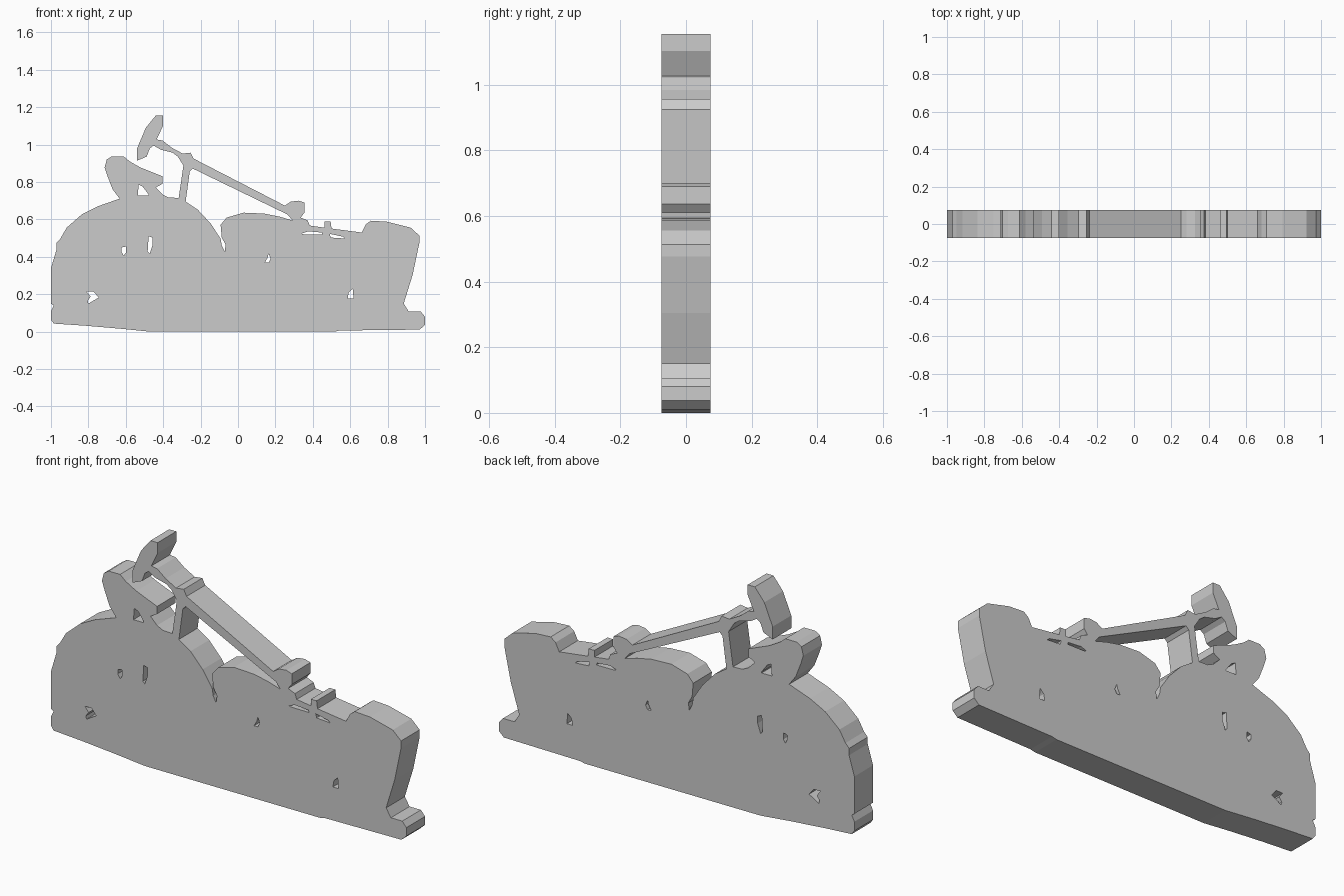
import bpy, bmesh
from math import pi

HALF_DEPTH = 0.075


def cutout(name, outline, holes=()):
    """Flat plate: filled (x, z) outline with holes, extruded along y."""
    curve = bpy.data.curves.new(name, 'CURVE')
    curve.dimensions = '2D'
    curve.fill_mode = 'BOTH'
    curve.extrude = HALF_DEPTH
    for loop in (outline, *holes):
        spline = curve.splines.new('POLY')
        spline.points.add(len(loop) - 1)
        for p, (x, z) in zip(spline.points, loop):
            p.co = (x, z, 0, 1)
        spline.use_cyclic_u = True
    obj = bpy.data.objects.new(name, curve)
    bpy.context.collection.objects.link(obj)
    obj.rotation_euler.x = pi / 2
    bpy.ops.object.select_all(action='DESELECT')
    obj.select_set(True)
    bpy.context.view_layer.objects.active = obj
    bpy.ops.object.convert(target='MESH')
    obj = bpy.context.object
    bpy.ops.object.transform_apply(location=False, rotation=True, scale=False)
    # weld the caps to the rim and keep faces flat
    bm = bmesh.new()
    bm.from_mesh(obj.data)
    bmesh.ops.remove_doubles(bm, verts=bm.verts, dist=0.0005)
    bmesh.ops.recalc_face_normals(bm, faces=bm.faces)
    for f in bm.faces:
        f.smooth = False
    bm.to_mesh(obj.data)
    bm.free()
    return obj


# Body: domed left end, boxy right end, foot at lower right
dome = [
    (-0.985, 0.043), (-1.0, 0.064), (-1.0, 0.11), (-0.985, 0.14), (-1.0, 0.15),
    (-1.0, 0.34), (-0.97, 0.44), (-0.97, 0.475), (-0.95, 0.497), (-0.916, 0.556),
    (-0.836, 0.626), (-0.75, 0.67), (-0.633, 0.711), (-0.37, 0.717),
    (-0.317, 0.715), (-0.28, 0.695), (-0.215, 0.652), (-0.146, 0.578),
    (-0.093, 0.497), (-0.087, 0.46), (-0.071, 0.428), (-0.066, 0.465),
]
box = [
    (-0.087, 0.503), (-0.093, 0.572), (-0.06, 0.61), (0.03, 0.636), (0.142, 0.631),
    (0.222, 0.615), (0.292, 0.594), (0.335, 0.61), (0.373, 0.594), (0.383, 0.567),
    (0.463, 0.556), (0.463, 0.59), (0.495, 0.59), (0.5, 0.551), (0.661, 0.53),
    (0.682, 0.572), (0.709, 0.593), (0.795, 0.588), (0.923, 0.556), (0.97, 0.513),
    (0.97, 0.476), (0.934, 0.305), (0.886, 0.15), (0.913, 0.107), (0.977, 0.107),
    (1.0, 0.08), (1.0, 0.037), (0.972, 0.011), (0.544, 0.006), (0.517, 0.0),
    (-0.472, 0.0), (-0.632, 0.016), (-0.82, 0.032),
]
body_holes = [
    [(-0.622, 0.45), (-0.6, 0.455), (-0.6, 0.422), (-0.611, 0.406), (-0.624, 0.428)],
    [(-0.478, 0.51), (-0.456, 0.503), (-0.456, 0.465), (-0.472, 0.417), (-0.483, 0.428)],
    [(-0.809, 0.214), (-0.772, 0.214), (-0.745, 0.182), (-0.8, 0.15), (-0.804, 0.166),
     (-0.788, 0.187)],
    [(0.164, 0.417), (0.175, 0.39), (0.164, 0.369), (0.143, 0.369), (0.158, 0.395)],
    [(0.613, 0.23), (0.618, 0.176), (0.586, 0.176), (0.592, 0.209)],
    [(0.34, 0.524), (0.373, 0.536), (0.448, 0.53), (0.452, 0.519), (0.351, 0.52)],
    [(0.49, 0.523), (0.56, 0.508), (0.57, 0.498), (0.495, 0.503)],
]
cutout("body", dome + box, body_holes)

# Figure sitting on the dome
cutout("figure", [
    (-0.633, 0.711), (-0.67, 0.76), (-0.697, 0.829), (-0.713, 0.877), (-0.702, 0.92),
    (-0.675, 0.937), (-0.611, 0.937), (-0.579, 0.91), (-0.52, 0.877), (-0.403, 0.83),
    (-0.403, 0.791), (-0.44, 0.77), (-0.403, 0.733), (-0.37, 0.717),
], [[(-0.531, 0.786), (-0.51, 0.776), (-0.478, 0.733), (-0.478, 0.727), (-0.536, 0.727)]])

# Post carrying a long sloping arm with a cross handle at its top end
handle = [
    (-0.35, 0.957), (-0.413, 0.973), (-0.451, 0.995), (-0.472, 0.979), (-0.488, 0.936),
    (-0.54, 0.914), (-0.54, 0.979), (-0.493, 1.09), (-0.44, 1.155), (-0.4, 1.155),
    (-0.4, 1.102), (-0.435, 1.027), (-0.403, 1.022),
]
arm = [
    (-0.355, 0.984), (-0.296, 0.952), (-0.253, 0.957), (-0.237, 0.925), (0.25, 0.674),
    (0.282, 0.695), (0.325, 0.7), (0.355, 0.69), (0.355, 0.636), (0.335, 0.61),
    (0.292, 0.594), (0.265, 0.626), (-0.242, 0.872),
]
post = [(-0.258, 0.856), (-0.28, 0.695), (-0.317, 0.715), (-0.292, 0.888), (-0.322, 0.936)]
cutout("post_and_arm", handle + arm + post)
